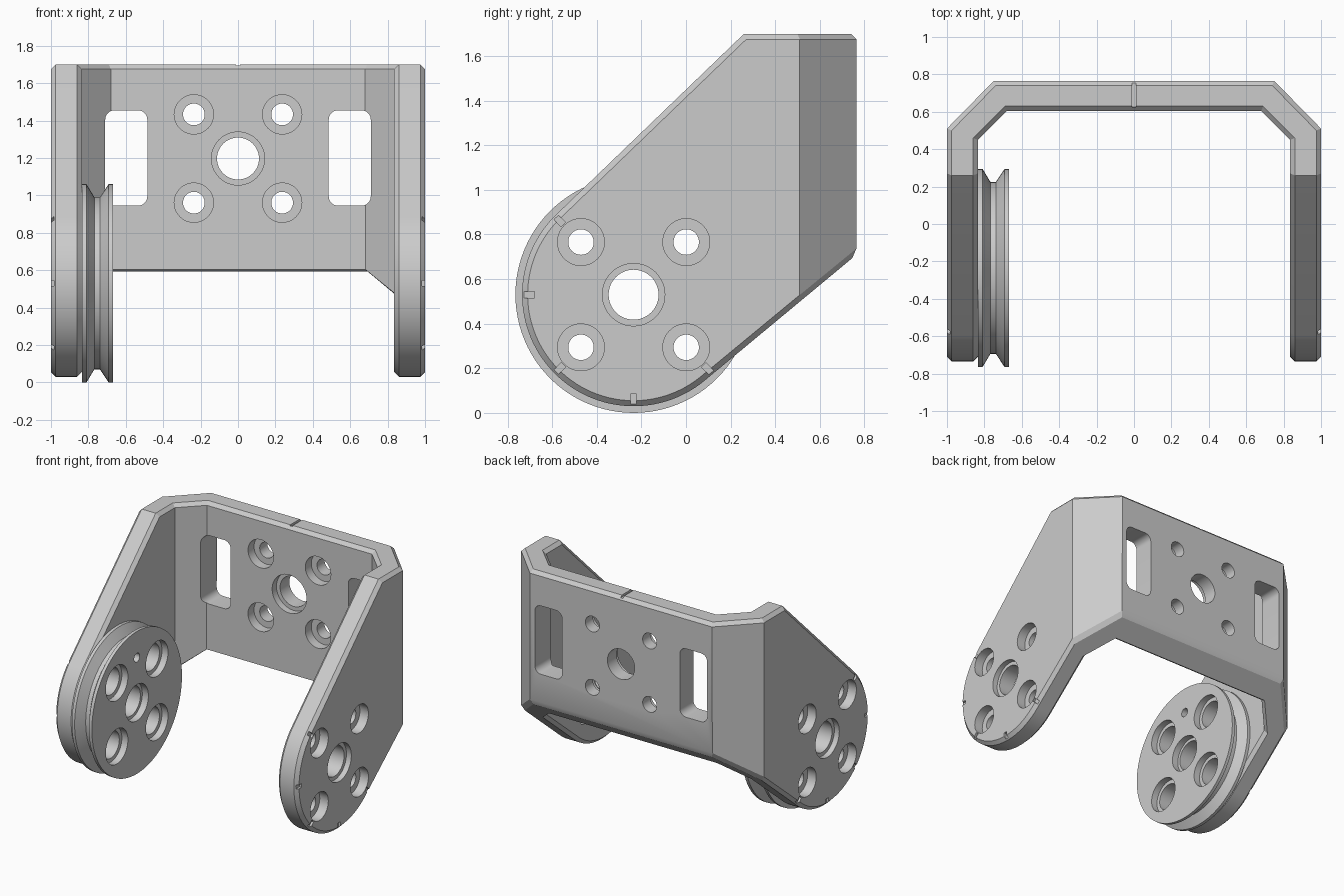
import bpy, bmesh
from math import sin, cos, pi, radians
from mathutils import Matrix, Vector

if "Cube" in bpy.data.objects:
    bpy.data.objects.remove(bpy.data.objects["Cube"])

CY, CZ = -0.235, 0.53      # pivot centre of the arms
T = Matrix.Translation


def to_object(name, bm):
    bmesh.ops.recalc_face_normals(bm, faces=bm.faces)
    me = bpy.data.meshes.new(name)
    bm.to_mesh(me)
    bm.free()
    ob = bpy.data.objects.new(name, me)
    bpy.context.collection.objects.link(ob)
    return ob


def lathe(bm, profile, m, seg=48):
    """Capped solid of revolution about local x; profile is (x, radius)."""
    rings = [[bm.verts.new(m @ Vector((x, r * cos(2 * pi * i / seg), r * sin(2 * pi * i / seg))))
              for i in range(seg)] for x, r in profile]
    for a, b in zip(rings, rings[1:]):
        for i in range(seg):
            j = (i + 1) % seg
            bm.faces.new((a[i], a[j], b[j], b[i]))
    bm.faces.new(rings[0])
    bm.faces.new(rings[-1])


def prism(bm, pts, vec):
    a = [bm.verts.new(p) for p in pts]
    b = [bm.verts.new(Vector(p) + Vector(vec)) for p in pts]
    bm.faces.new(a)
    bm.faces.new(b)
    for i in range(len(a)):
        j = (i + 1) % len(a)
        bm.faces.new((a[i], a[j], b[j], b[i]))


def box(bm, m, size):
    bmesh.ops.create_cube(bm, size=1, matrix=m @ Matrix.Diagonal((*size, 1)))


def boolean(ob, cutter, op):
    cutter.hide_render = True
    mod = ob.modifiers.new("cut", 'BOOLEAN')
    mod.operation, mod.object, mod.solver = op, cutter, 'EXACT'
    bpy.context.view_layer.objects.active = ob
    bpy.ops.object.modifier_apply(modifier=mod.name)
    bpy.data.objects.remove(cutter)


def bolt_pattern(bm, m, bolt, centre):
    """Four stepped holes and a centre one; each spec is (radius, bore radius, bore depth)."""
    spots = [(0, 0, centre)] + [(y, z, bolt) for y in (-.236, .236) for z in (-.236, .236)]
    for y, z, (r, big, d) in spots:
        lathe(bm, [(-.3, r), (-d, r), (-d, big), (.1, big)], m @ T((0, y, z)))


def smooth(ob):
    bpy.ops.object.select_all(action='DESELECT')
    ob.select_set(True)
    bpy.context.view_layer.objects.active = ob
    bpy.ops.object.shade_smooth_by_angle(angle=radians(25))


# Bracket: U-shaped plan extruded upward
half = [(1, -1), (1, .51), (.75, .765)]
inner = [(.68, .605), (.835, .45), (.835, -1)]
outline = half + [(-x, y) for x, y in half[::-1]] + [(-x, y) for x, y in inner[::-1]] + inner
bm = bmesh.new()
prism(bm, [(x, y, -.3) for x, y in outline], (0, 0, 2.4))
bracket = to_object("bracket", bm)

# Side profile of the bracket, trimmed by intersection
a0, a1, n = radians(136), radians(309.7), 60
arc = [(CY + .5 * cos(a0 + (a1 - a0) * i / n), CZ + .5 * sin(a0 + (a1 - a0) * i / n)) for i in range(n + 1)]
side = [(1, 1.7), (.26, 1.7)] + arc + [(1, .905)]
bm = bmesh.new()
prism(bm, [(-1.5, y, z) for y, z in side], (3, 0, 0))
boolean(bracket, to_object("side_cutter", bm), 'INTERSECT')

# Chamfer along the whole rim
bm = bmesh.new()
bm.from_mesh(bracket.data)
bm.normal_update()


def is_rim(f):
    back = abs(f.normal.y) > .999 and f.calc_center_median().y > .5
    return abs(f.normal.x) < .001 and not back


rim = [e for e in bm.edges if sum(is_rim(f) for f in e.link_faces) == 1]
bmesh.ops.bevel(bm, geom=rim, offset=.025, offset_type='OFFSET', segments=1,
                affect='EDGES', clamp_overlap=False)
bm.to_mesh(bracket.data)
bm.free()

# Bracket holes: arm bolt patterns, index notches, back bolt pattern, slots
bm = bmesh.new()
for turn in (0, pi):
    sgn = 1 if turn == 0 else -1
    face = T((sgn, CY, CZ)) @ Matrix.Rotation(turn, 4, 'Z')
    bolt_pattern(bm, face, (.057, .105, .07), (.112, .14, .04))
    for deg in (135, 180, 225, 270, 315):
        m = T((sgn, CY, CZ)) @ Matrix.Rotation(radians(deg), 4, 'X') @ T((0, .495, 0))
        box(bm, m, (.032, .1, .028))
    slot = []
    for k, (x, z) in enumerate(((.66, 1.405), (.535, 1.405), (.535, .995), (.66, .995))):
        for i in range(7):
            a = pi / 2 * (k + i / 6)
            slot.append((sgn * (x + .05 * cos(a)), .4, z + .05 * sin(a)))
    prism(bm, slot, (0, .6, 0))
bolt_pattern(bm, T((0, .605, 1.197)) @ Matrix.Rotation(-pi / 2, 4, 'Z'), (.058, .105, .07), (.112, .142, .05))
box(bm, T((0, .69, 1.7)), (.02, .13, .03))
boolean(bracket, to_object("bracket_cutter", bm), 'DIFFERENCE')
smooth(bracket)

# Grooved pulley on the inside of the left arm
bm = bmesh.new()
centre = T((0, CY, CZ))
lathe(bm, [(-.833, .53), (-.81, .53), (-.768, .46), (-.738, .46), (-.692, .53), (-.668, .53)], centre, 96)
pulley = to_object("pulley", bm)
bm = bmesh.new()
bolt_pattern(bm, T((-.668, CY, CZ)), (.1, .13, .05), (.112, .135, .05))
lathe(bm, [(-1, .033), (-.5, .033)], T((0, CY, CZ + .335)), 24)
boolean(pulley, to_object("pulley_cutter", bm), 'DIFFERENCE')
smooth(pulley)
